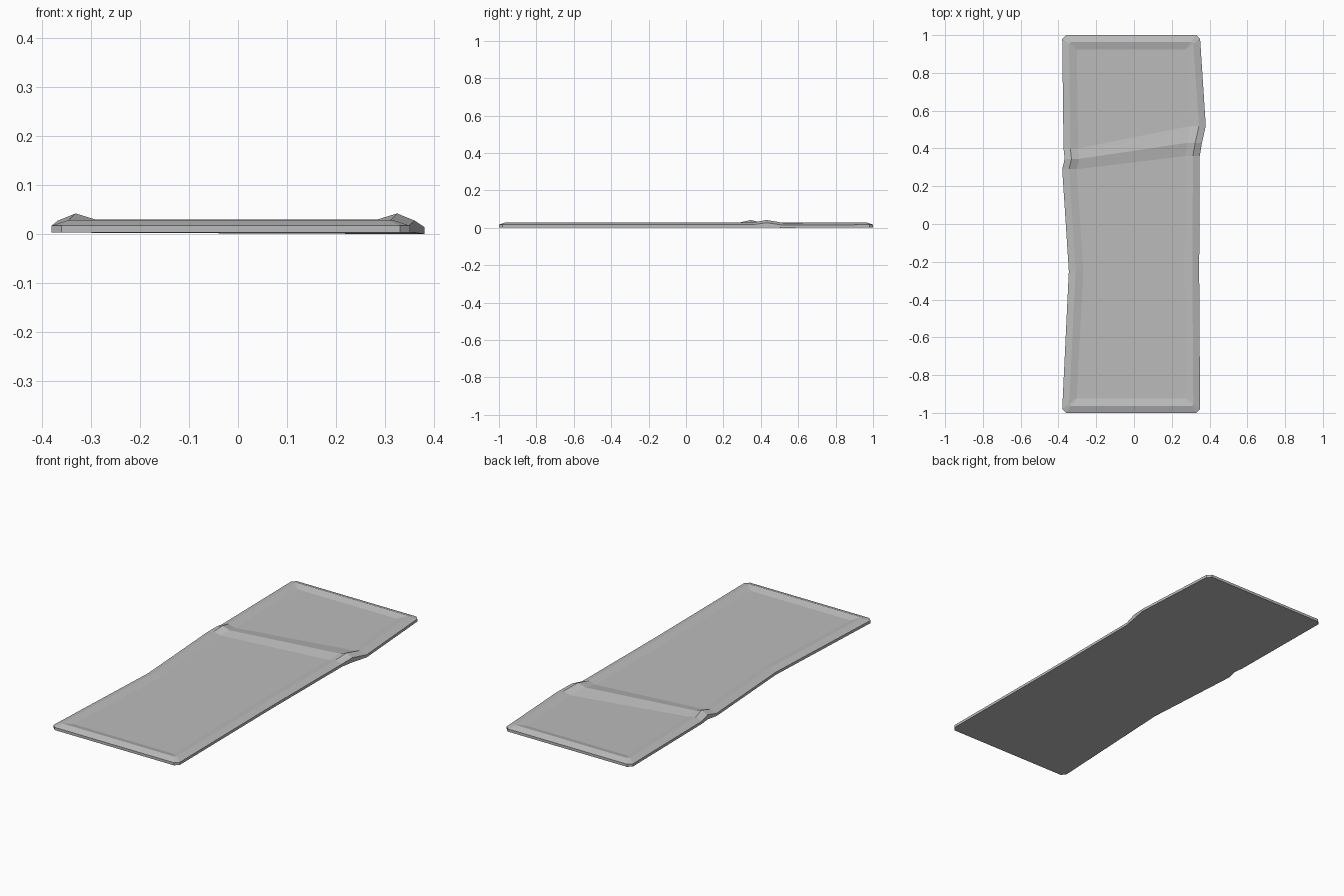
import bpy
import bmesh

cube = bpy.data.objects.get("Cube")
if cube:
    bpy.data.objects.remove(cube, do_unlink=True)

grey = bpy.data.materials.new("soft grey")
grey.use_nodes = True
colour = (0.5, 0.5, 0.5, 1)
grey.diffuse_color = colour
grey.node_tree.nodes["Principled BSDF"].inputs["Base Color"].default_value = colour

# Side stations from front to back: edge x, y, lift of the fold, drop of the base
left = [(-0.345, -0.25, 0, 0), (-0.38, 0.29, 0, 0),
        (-0.367, 0.345, 0.013, 0), (-0.373, 0.4, 0, 0)]
right = [(0.345, -0.25, 0, 0), (0.348, 0.36, 0, 0),
         (0.36, 0.43, 0.013, 0), (0.38, 0.52, 0, 0.003)]
HALF_LEFT, HALF_RIGHT = 0.38, 0.35


def ring(bm, inset, z, chamfer, lift=1.0, drop=1.0):
    """One loop around the mat, running up the right side and down the left."""
    x0, x1, y = -HALF_LEFT + inset, HALF_RIGHT - inset, 1 - inset
    points = [(x1 - chamfer, -y, z), (x1, -y + chamfer, z)]
    points += [(x - inset, sy, z + lift * up - drop * dn) for x, sy, up, dn in right]
    points += [(x1, y - chamfer, z), (x1 - chamfer, y, z)]
    points += [(x0 + chamfer, y, z), (x0, y - chamfer, z)]
    points += [(x + inset, sy, z + lift * up - drop * dn) for x, sy, up, dn in reversed(left)]
    points += [(x0, -y + chamfer, z), (x0 + chamfer, -y, z)]
    return [bm.verts.new(p) for p in points]


bm = bmesh.new()

# Wall, sloped border and sunken lip
rings = [ring(bm, 0, 0.003, 0.02, lift=0),
         ring(bm, 0, 0.017, 0.02, lift=0.8),
         ring(bm, 0.036, 0.029, 0.01, drop=0.8),
         ring(bm, 0.077, 0.019, 0.004, lift=0.8)]
count = len(rings[0])
for low, high in zip(rings, rings[1:]):
    for i in range(count):
        j = (i + 1) % count
        bm.faces.new((low[i], low[j], high[j], high[i]))

# Sleeping surface and underside as strips from side to side
for loop in (rings[-1], rings[0]):
    for i in range(count // 2 - 1):
        bm.faces.new((loop[i], loop[i + 1], loop[-i - 2], loop[-i - 1]))

bmesh.ops.recalc_face_normals(bm, faces=bm.faces)
mesh = bpy.data.meshes.new("folded_mat")
bm.to_mesh(mesh)
bm.free()
mesh.materials.append(grey)
mat = bpy.data.objects.new("folded_mat", mesh)
bpy.context.collection.objects.link(mat)
